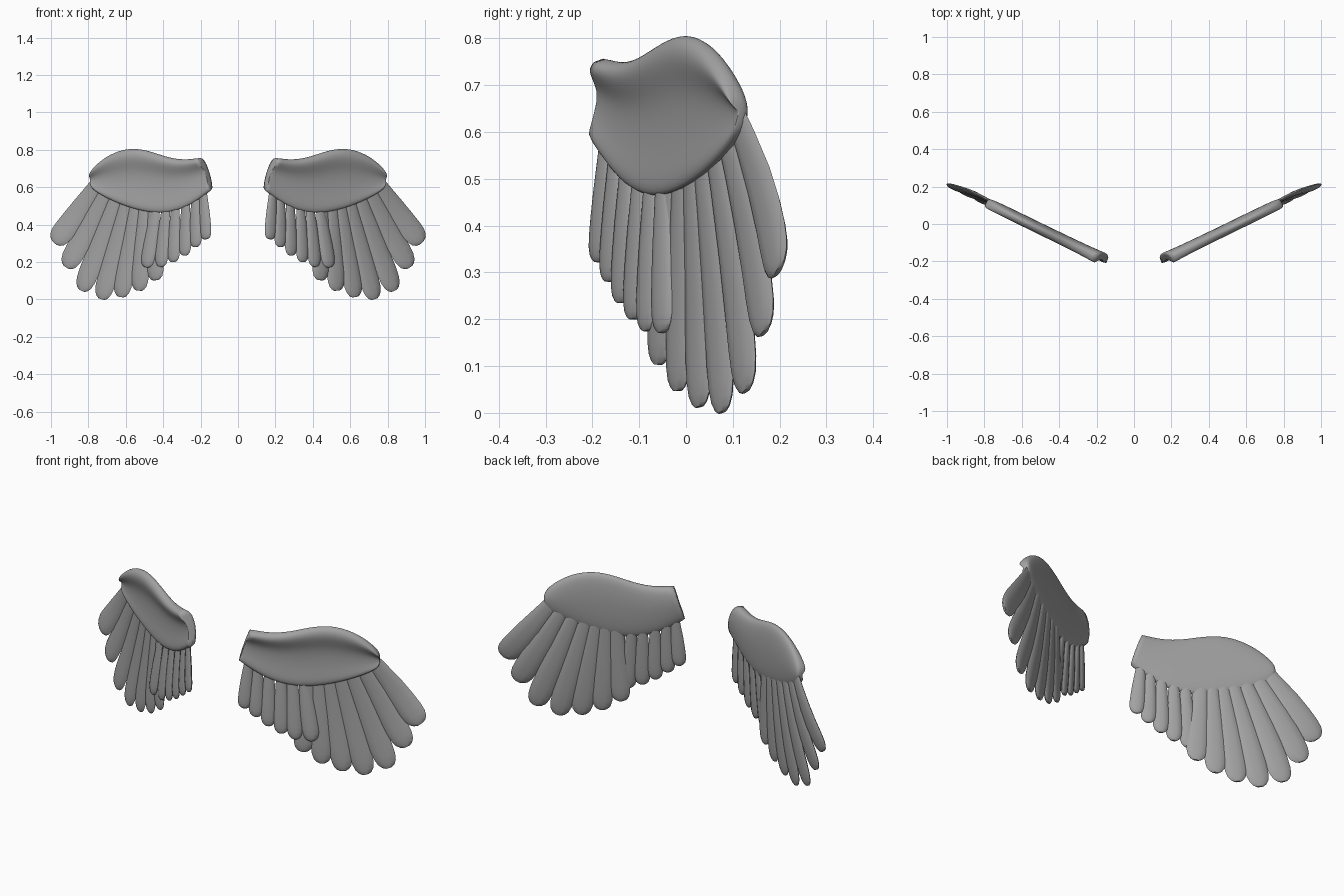
import bpy, bmesh, math
from mathutils import Vector

if "Cube" in bpy.data.objects:
    bpy.data.objects.remove(bpy.data.objects["Cube"])

NORMAL = Vector((0.44, -0.90, 0.0))      # front side of the wing plane

grey = bpy.data.materials.new("dark_grey")
grey.diffuse_color = (0.36, 0.36, 0.36, 1)
grey.use_nodes = True
grey.node_tree.nodes["Principled BSDF"].inputs["Base Color"].default_value = grey.diffuse_color


def on_wing(x, z, n=0.0):
    """Point on the slanted wing plane, n = offset towards the front."""
    return Vector((x, 0.488 * x - 0.278, z)) + NORMAL * n


def loft(name, rings, subsurf=0, crease_start=0.0, angle=50):
    """Skin closed rings, cap both ends and mirror to the other wing."""
    bm = bmesh.new()
    vs = [[bm.verts.new(p) for p in r] for r in rings]
    k = len(vs[0])
    for a, b in zip(vs, vs[1:]):
        for i in range(k):
            bm.faces.new((a[i], a[(i + 1) % k], b[(i + 1) % k], b[i]))
    cap = bm.faces.new(vs[0])
    bm.faces.new(vs[-1][::-1])
    if crease_start:
        layer = bm.edges.layers.float.new("crease_edge")
        for e in cap.edges:
            e[layer] = crease_start
    bmesh.ops.recalc_face_normals(bm, faces=bm.faces)
    me = bpy.data.meshes.new(name)
    bm.to_mesh(me)
    bm.free()
    me.materials.append(grey)
    ob = bpy.data.objects.new(name, me)
    bpy.context.collection.objects.link(ob)
    if subsurf:
        m = ob.modifiers.new("Smooth", 'SUBSURF')
        m.levels = m.render_levels = subsurf
    ob.modifiers.new("Mirror", 'MIRROR').use_mirror_merge = False
    bpy.ops.object.select_all(action='DESELECT')
    ob.select_set(True)
    bpy.context.view_layer.objects.active = ob
    bpy.ops.object.shade_smooth_by_angle(angle=math.radians(angle))
    return ob


# Fleshy wing arm: thick rolled leading edge, dished front, rounded back
top = [(.200, .760), (.29, .748), (.38, .763), (.47, .798), (.57, .818),
       (.67, .790), (.74, .741), (.782, .695), (.794, .665)]
bottom = [(.146, .580), (.21, .530), (.29, .480), (.40, .451), (.51, .463),
          (.62, .497), (.72, .545), (.780, .585), (.794, .615)]
section = [(0, -.004), (.05, .022), (.15, .028), (.27, .014), (.42, -.004),
           (.72, -.002), (.92, .009), (1, -.006), (.94, -.027), (.70, -.038),
           (.40, -.042), (.15, -.034), (.04, -.022)]
thick = [1.0, .97, .95, .92, .92, .92, .9, .85, .6]
rings = []
for (tx, tz), (bx, bz), k in zip(top, bottom, thick):
    rings.append([on_wing(tx + (bx - tx) * v, tz + (bz - tz) * v, n * k)
                  for v, n in section])
# slant the root end so its back edge reaches further inwards
rings[0] = [p + Vector((.25 * n + .002, 0, 0))
            for p, (v, n) in zip(rings[0], section)]
loft("wing_arm", rings, subsurf=2, crease_start=.7, angle=120)

# Feather outline: fraction along the length, relative width
outline = [(0, .55), (.2, .70), (.45, .88), (.65, .97), (.8, 1.0),
           (.89, .95), (.95, .80), (.985, .55), (1, .30)]


def feather(name, root, tip, width, thickness, n_root, n_tip, bow, twist):
    """Lens-shaped feather, bowed towards the back along its length."""
    a, b = on_wing(*root, n_root), on_wing(*tip, n_tip)
    axis = (b - a).normalized()
    side = axis.cross(NORMAL).normalized()
    front = side.cross(axis).normalized()
    if front.dot(NORMAL) < 0:
        front, side = -front, -side
    c, s = math.cos(twist), math.sin(twist)
    side, front = side * c + front * s, front * c - side * s
    rings = []
    for t, w in outline:
        p = a.lerp(b, t) - front * bow * math.sin(math.pi * t)
        rings.append([p + side * math.cos(q) * width / 2 * w
                      + front * math.sin(q) * thickness / 2 * (.2 + .8 * w)
                      for q in (math.tau * i / 10 for i in range(10))])
    loft(name, rings)


# Long flight feathers fanned from the outer wing
primaries = [((.745, .645), (.980, .303)), ((.70, .61), (.917, .172)),
             ((.65, .58), (.835, .047)), ((.60, .55), (.730, .002)),
             ((.555, .53), (.627, .013)), ((.51, .53), (.530, .047)),
             ((.465, .53), (.442, .103))]
for i, (r, t) in enumerate(primaries):
    feather(f"primary_feather_{i + 1}", r, t, .128 - .004 * i, .026,
            -.018, .003 - .001 * i, .014 - .0025 * i, math.radians(2))

# Shorter inner feathers, lying in front of the long ones
secondaries = [((.44, .52), (.485, .172)), ((.39, .52), (.410, .175)),
               ((.34, .53), (.345, .200)), ((.285, .55), (.285, .235)),
               ((.235, .57), (.228, .280)), ((.193, .59), (.174, .322))]
for i, (r, t) in enumerate(secondaries):
    feather(f"secondary_feather_{i + 1}", r, t, .084 - .002 * i, .028,
            -.015, .010 - .003 * i, 0, math.radians(5))
